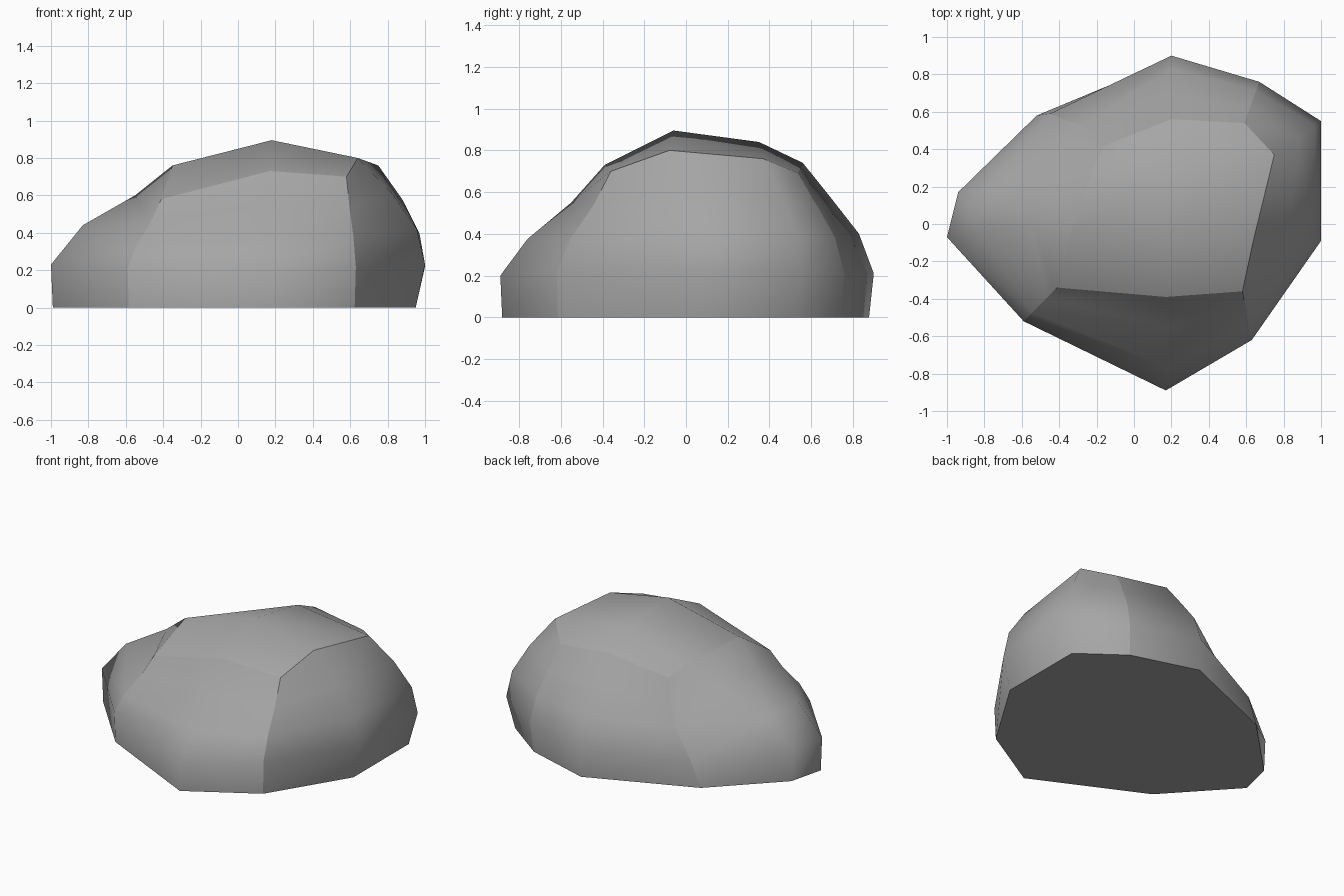
import bpy
import bmesh
from mathutils import Vector

default_cube = bpy.data.objects.get("Cube")
if default_cube:
    bpy.data.objects.remove(default_cube, do_unlink=True)

# Stone colour
stone = bpy.data.materials.new("stone_grey")
stone.use_nodes = True
colour = (0.38, 0.38, 0.38, 1)
stone.diffuse_color = colour
bsdf = stone.node_tree.nodes["Principled BSDF"]
bsdf.inputs["Base Color"].default_value = colour
bsdf.inputs["Roughness"].default_value = 0.9

# Slope styles: inward steps, height steps, size of the foot
RIGHT = ((0.12, 0.48), (0.33, 0.66), 0.95)
BACK = ((0.21, 0.60), (0.36, 0.68), 0.975)
LEFT = ((0.26, 0.69), (0.41, 0.71), 0.99)
FRONT = ((0.26, 0.68), (0.33, 0.66), 0.99)


def slope(waist, rim, style):
    """Points up the flank, from the foot past the waist to the rim."""
    inward_steps, height_steps, foot = style
    low, rim = Vector(waist), Vector(rim)
    points = [Vector((low.x * foot, low.y * foot, 0)), low]
    for inward, height in zip(inward_steps, height_steps):
        p = low.lerp(rim, inward)
        p.z = low.z + (rim.z - low.z) * height
        points.append(p)
    return points + [rim]


# Ribs around the flank; the two hollowed ones are shaped point by point
ribs = {
    "front_right": slope((0.63, -0.62, 0.22), (0.58, -0.36, 0.70), FRONT),
    "right_front": slope((1.0, -0.09, 0.23), (0.64, -0.08, 0.80), RIGHT),
    "right_back": slope((1.0, 0.55, 0.22), (0.75, 0.37, 0.76), RIGHT),
    "back_right": slope((0.67, 0.76, 0.21), (0.59, 0.54, 0.69), BACK),
    "back": slope((0.20, 0.90, 0.21), (0.20, 0.56, 0.74), BACK),
    "back_left": [(-0.52, 0.58, 0), (-0.45, 0.59, 0.17), (-0.28, 0.525, 0.345),
                  (-0.22, 0.475, 0.47), (-0.16, 0.42, 0.61)],
    "left_back": slope((-0.94, 0.17, 0.22), (-0.22, 0.29, 0.67), LEFT),
    "left_front": [(-0.99, -0.07, 0), (-1.0, -0.07, 0.23), (-0.83, -0.05, 0.44),
                   (-0.55, 0, 0.60), (-0.35, -0.08, 0.76)],
    "front_left": slope((-0.59, -0.52, 0.21), (-0.41, -0.34, 0.58), FRONT),
    "front": slope((0.17, -0.89, 0.20), (0.17, -0.39, 0.73), FRONT),
}
corners = ("front_right", "back_right", "back_left", "front_left")

bm = bmesh.new()
rib = {name: [bm.verts.new(p) for p in points] for name, points in ribs.items()}
names = list(rib)
neighbours = [(rib[a], rib[b]) for a, b in zip(names, names[1:] + names[:1])]

# Flanks between neighbouring ribs
for a, b in neighbours:
    for k in range(len(a) - 1):
        bm.faces.new((a[k], b[k], b[k + 1], a[k + 1]))

# Flat underside
bm.faces.new([rib[name][0] for name in reversed(names)])

# Domed top stretched across the rim
peak = bm.verts.new((0.18, -0.06, 0.895))
rear_peak = bm.verts.new((0.22, 0.35, 0.84))
rim = {name: verts[-1] for name, verts in rib.items()}
rows = [
    (rim["front_left"], rim["front"], rim["front_right"]),
    (rim["left_front"], peak, rim["right_front"]),
    (rim["left_back"], rear_peak, rim["right_back"]),
    (rim["back_left"], rim["back"], rim["back_right"]),
]
for near, far in zip(rows, rows[1:]):
    for i in range(2):
        bm.faces.new((near[i], near[i + 1], far[i + 1], far[i]))

# Smooth facets with creases along the corners, rim and base
for face in bm.faces:
    face.smooth = True


def crease(a, b):
    bm.edges.get((a, b)).smooth = False


for name in corners:
    for a, b in zip(rib[name], rib[name][1:]):
        crease(a, b)
for a, b in neighbours:
    crease(a[0], b[0])
    crease(a[-1], b[-1])

mesh = bpy.data.meshes.new("boulder")
bm.to_mesh(mesh)
bm.free()
mesh.materials.append(stone)
boulder = bpy.data.objects.new("boulder", mesh)
bpy.context.collection.objects.link(boulder)
